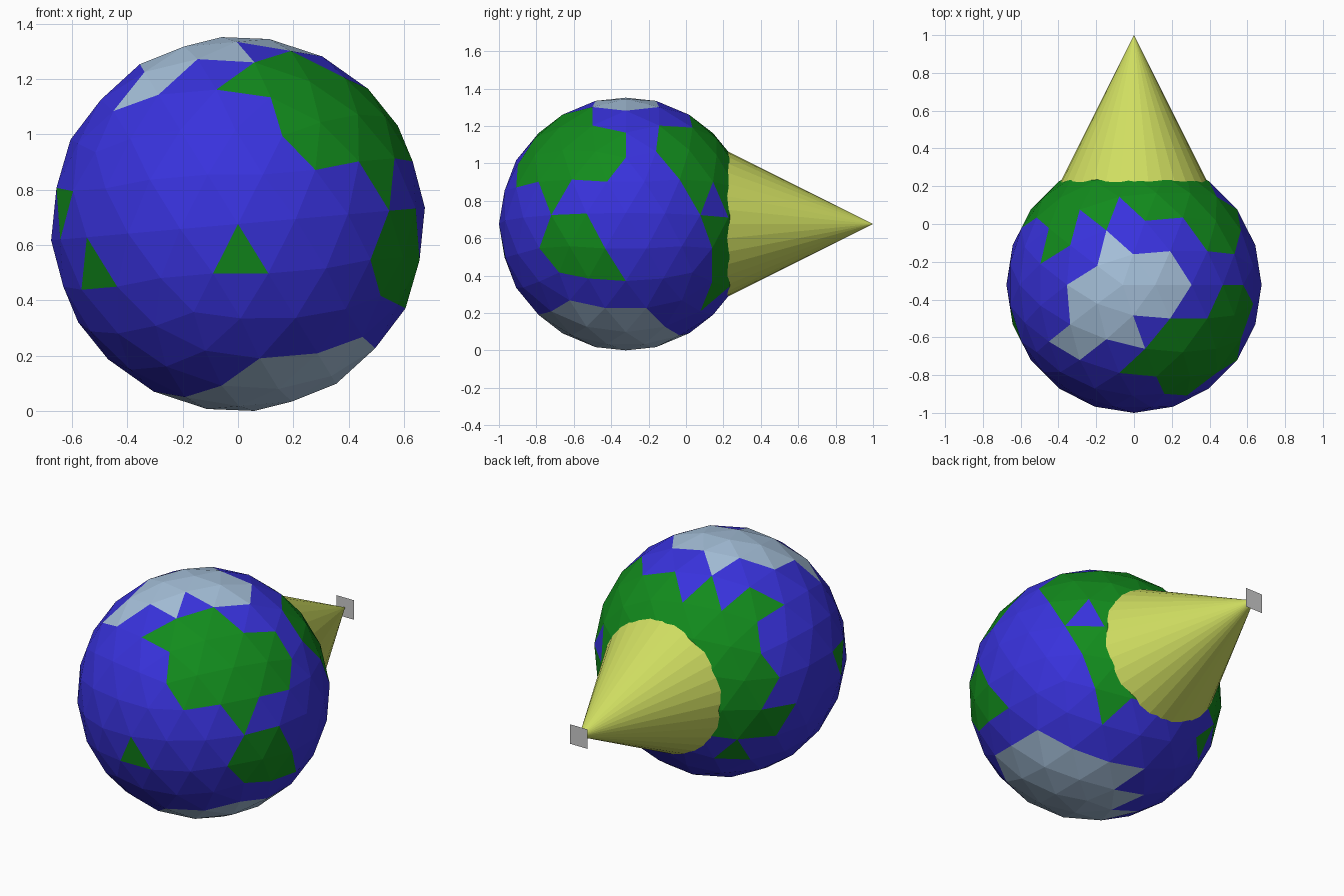
import bpy, math
from mathutils import Vector, Matrix

if "Cube" in bpy.data.objects:
    bpy.data.objects.remove(bpy.data.objects["Cube"])

R = 0.678
CZ = 0.676


def material(name, rgb):
    m = bpy.data.materials.new(name)
    m.diffuse_color = (*rgb, 1)
    m.use_nodes = True
    m.node_tree.nodes["Principled BSDF"].inputs["Base Color"].default_value = m.diffuse_color
    return m


def view(azimuth, elevation):
    """Right, up and outward vectors of a flat map; azimuth 0 = front, 90 = right."""
    a, e = math.radians(azimuth), math.radians(elevation)
    right = Vector((math.cos(a), math.sin(a), 0))
    out = Vector((math.sin(a) * math.cos(e), -math.cos(a) * math.cos(e), math.sin(e)))
    return right, out.cross(right), out


def in_outline(f, direction, poly):
    """Is the face centre inside an outline (percent of radius) seen from a direction?"""
    right, up, out = direction
    x, y = f.center.dot(right) * 100 / R, f.center.dot(up) * 100 / R
    hit = False
    for (ax, ay), (bx, by) in zip(poly, poly[1:] + poly[:1]):
        if (ay > y) != (by > y) and x < ax + (y - ay) * (bx - ax) / (by - ay):
            hit = not hit
    return hit and f.normal.dot(out) > 0.03


def in_cap(f, axis, cosine):
    return f.normal.dot(Vector(axis).normalized()) > cosine


TOP, RIGHT = view(0, 90), view(90, 0)
BACK_LEFT, BACK_RIGHT = view(215, 25), view(140, -30)

# Ice around the poles
north_ice = [(-44, 0), (-24, 43), (0, 25), (29, 27), (44, 0), (29, -26), (0, -24),
             (9, -48), (-41, -59), (-66, -45)]
south_axis = (0.26, -0.12, -0.96)

# Continents on the right side
front_land = [(-86, 30), (-73, 74), (-27, 94), (-27, 78), (0, 72), (0, 52), (-14, 34),
              (-43, 36), (-59, 8), (-70, 34)]
right_land = [(-59, 8), (-30, 8), (0, -44), (-54, -37), (-69, -19)]

# Continent around the cone, seen from three sides
back_upper = [(52, 89), (90, 59), (90, 34), (42, 37)]
back_lower = [(58, 7), (90, 6), (90, -52), (58, -67), (68, -20)]
back_under = [(-24, 54), (43, 58), (83, 4), (5, -23), (-8, 30)]
back_left = [(-95, -31), (-95, 68), (-38, 63), (-30, 40), (-7, 59), (2, 33), (22, 51),
             (51, 36), (30, 13), (47, -20), (36, -47), (59, -43), (44, -68), (-10, -68)]
land = [(RIGHT, front_land), (RIGHT, right_land), (RIGHT, back_upper), (RIGHT, back_lower),
        (BACK_RIGHT, back_under), (BACK_LEFT, back_left)]

# Single-face islands
islands = [(0, -0.985, -0.17), (-0.935, -0.28, 0.095), (-0.76, -0.58, -0.245), (-0.58, 0.66, -0.48)]

# Faceted globe, tilted slightly
bpy.ops.mesh.primitive_ico_sphere_add(subdivisions=3, radius=R)
globe = bpy.context.object
globe.name = "globe"
globe.data.transform(Matrix.Rotation(math.radians(-5), 4, 'Y'))
for m in (material("sea", (0.04, 0.032, 0.72)), material("land", (0.006, 0.26, 0.012)),
          material("ice", (0.38, 0.53, 0.70))):
    globe.data.materials.append(m)
faces = globe.data.polygons
for f in faces:
    if in_outline(f, TOP, north_ice) or in_cap(f, south_axis, 0.83):
        f.material_index = 2
    elif any(in_outline(f, d, p) for d, p in land):
        f.material_index = 1
for spot in islands:
    max(faces, key=lambda f: f.center.dot(Vector(spot))/f.center.length).material_index = 1
globe.location = (0, -0.322, CZ)

# Cone pointing backwards out of the globe
bpy.ops.mesh.primitive_cone_add(vertices=32, radius1=0.5, radius2=0, depth=1.0,
                                location=(0, 0.5, CZ), rotation=(-math.pi / 2, 0, 0))
cone = bpy.context.object
cone.name = "cone"
cone.data.materials.append(material("yellow", (0.63, 0.73, 0.12)))

# Small square plate at the cone tip
bpy.ops.mesh.primitive_plane_add(size=0.115, location=(0, 1.0, CZ), rotation=(math.pi / 2, 0, 0))
bpy.context.object.name = "tip_plate"
